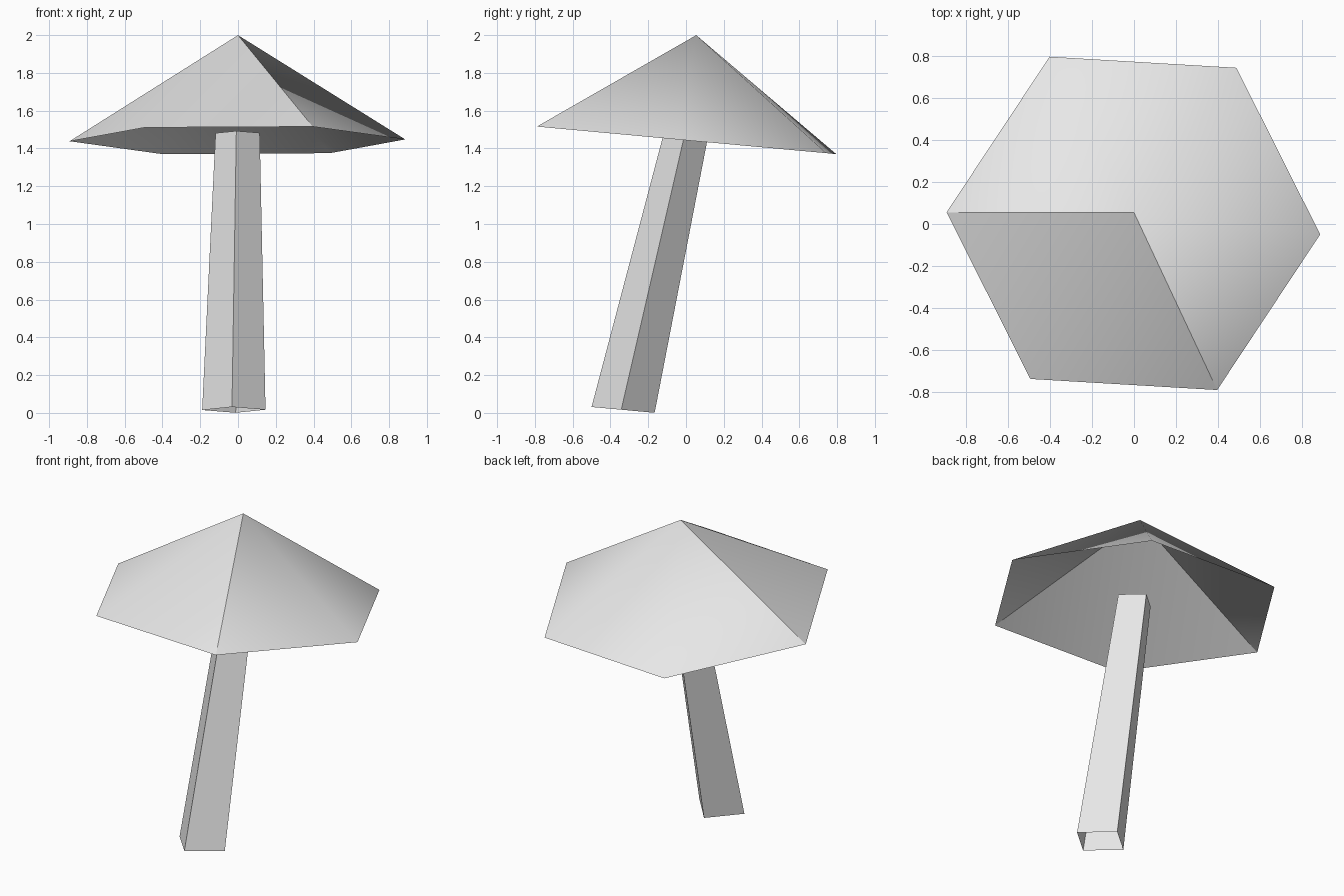
import bpy, bmesh
from math import radians, cos, sin, tau
from mathutils import Vector, Matrix

cube = bpy.data.objects.get("Cube")
if cube:
    bpy.data.objects.remove(cube, do_unlink=True)

# One plain grey for the whole model
grey = bpy.data.materials.new("light_grey")
grey.use_nodes = True
colour = (0.8, 0.8, 0.8, 1)
grey.diffuse_color = colour
grey.node_tree.nodes["Principled BSDF"].inputs["Base Color"].default_value = colour

TURN = radians(-3.4)                            # slight twist about z
LEAN = Matrix.Rotation(radians(-5.25), 3, "X")  # rings tip backwards


def ring(bm, centre, radius, sides):
    """Tilted polygon of vertices around a centre."""
    verts = []
    for k in range(sides):
        a = TURN + tau * k / sides
        offset = LEAN @ Vector((radius * cos(a), radius * sin(a), 0))
        verts.append(bm.verts.new(Vector(centre) + offset))
    return verts


def finish(bm, name):
    mesh = bpy.data.meshes.new(name)
    bm.to_mesh(mesh)
    bm.free()
    mesh.materials.append(grey)
    obj = bpy.data.objects.new(name, mesh)
    bpy.context.collection.objects.link(obj)
    return obj


# Cap: hollow six-sided pyramid, smooth apart from two sharp ridges
bm = bmesh.new()
rim_centre = Vector((-0.003, 0.003, 1.443))
rim = ring(bm, rim_centre, 0.89, 6)
apex = bm.verts.new(rim_centre + LEAN @ Vector((0.003, 0, 0.559)))
for k in range(6):
    face = bm.faces.new((rim[k], rim[(k + 1) % 6], apex))
    face.smooth = True
for k in (3, 5):
    bm.edges.get((rim[k], apex)).smooth = False
finish(bm, "mushroom_cap")

# Stem: open, tapered four-sided tube leaning back into the cap
bm = bmesh.new()
low = ring(bm, (-0.022, -0.333, 0.016), 0.168, 4)
high = ring(bm, (-0.002, 0.002, 1.482), 0.117, 4)
for k in range(4):
    n = (k + 1) % 4
    bm.faces.new((low[k], low[n], high[n], high[k]))
finish(bm, "mushroom_stem")
